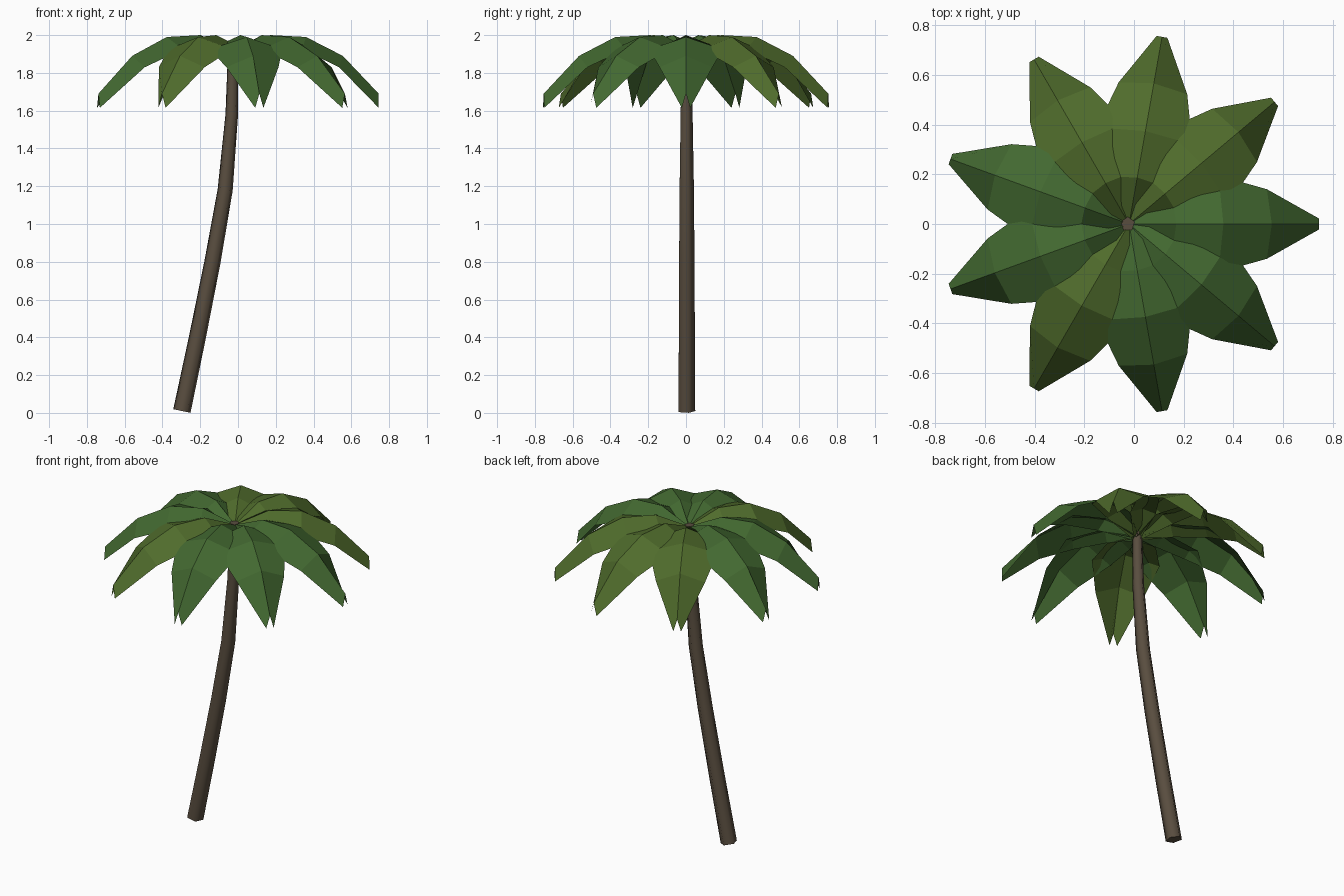
import bpy
from math import sin, cos, pi, radians
from mathutils import Vector, Matrix

if "Cube" in bpy.data.objects:
    bpy.data.objects.remove(bpy.data.objects["Cube"])

def material(name, rgb):
    m = bpy.data.materials.new(name)
    m.diffuse_color = (*rgb, 1)
    m.use_nodes = True
    m.node_tree.nodes["Principled BSDF"].inputs["Base Color"].default_value = m.diffuse_color
    return m

def make_object(name, verts, faces, mat, smooth=False):
    me = bpy.data.meshes.new(name)
    me.from_pydata(verts, [], faces)
    me.materials.append(mat)
    ob = bpy.data.objects.new(name, me)
    bpy.context.collection.objects.link(ob)
    if smooth:
        bpy.context.view_layer.objects.active = ob
        ob.select_set(True)
        bpy.ops.object.shade_smooth_by_angle(angle=radians(75))
        ob.select_set(False)
    return ob

bark = material("bark", (0.10, 0.075, 0.05))
greens = [material("leaf_green", (0.055, 0.14, 0.03)),
          material("leaf_olive", (0.08, 0.15, 0.025))]

# Trunk: five-sided tapering tube swept along a leaning curve (x, z, radius)
path = [(-0.297, 0.01, 0.049), (-0.215, 0.40, 0.047), (-0.135, 0.80, 0.045),
        (-0.068, 1.18, 0.042), (-0.033, 1.58, 0.035), (-0.025, 1.93, 0.029)]
SIDES = 5
verts, faces = [], []
for i, (x, z, r) in enumerate(path):
    a, b = path[max(i - 1, 0)], path[min(i + 1, len(path) - 1)]
    t = Vector((b[0] - a[0], 0, b[1] - a[1])).normalized()
    across = Vector((t.z, 0, -t.x))
    for k in range(SIDES):
        ang = pi / 2 + 2 * pi * k / SIDES
        verts.append(Vector((x, 0, z)) + across * r * cos(ang) + Vector((0, r * sin(ang), 0)))
for i in range(len(path) - 1):
    for k in range(SIDES):
        n = (k + 1) % SIDES
        faces.append((i * SIDES + k, i * SIDES + n, (i + 1) * SIDES + n, (i + 1) * SIDES + k))
faces.append(tuple(reversed(range(SIDES))))
faces.append(tuple(range((len(path) - 1) * SIDES, len(path) * SIDES)))
make_object("trunk", verts, faces, bark, smooth=True)

# Frond: arching folded leaf, rows of (distance, ridge height, half width, edge drop)
rows = [(0.0, 1.92, 0.02, 0.04), (0.19, 2.0, 0.14, 0.065), (0.38, 1.99, 0.195, 0.065),
        (0.575, 1.89, 0.14, 0.06), (0.765, 1.69, 0.022, 0.075)]
FRONDS = 9
for f in range(FRONDS):
    turn = Matrix.Translation((-0.02, 0, 0)) @ Matrix.Rotation(2 * pi * f / FRONDS, 4, 'Z')
    verts, faces = [], []
    for d, z, w, drop in rows:
        edge = d - (0.02 if 0 < d < 0.7 else 0)
        verts += [turn @ Vector(p) for p in ((edge, -w, z - drop), (d, 0, z), (edge, w, z - drop))]
    for i in range(len(rows) - 1):
        for j in (0, 1):
            k = 3 * i + j
            faces.append((k, k + 3, k + 4, k + 1))
    make_object(f"frond_{f + 1}", verts, faces, greens[f in (1, 2, 3, 6)])
